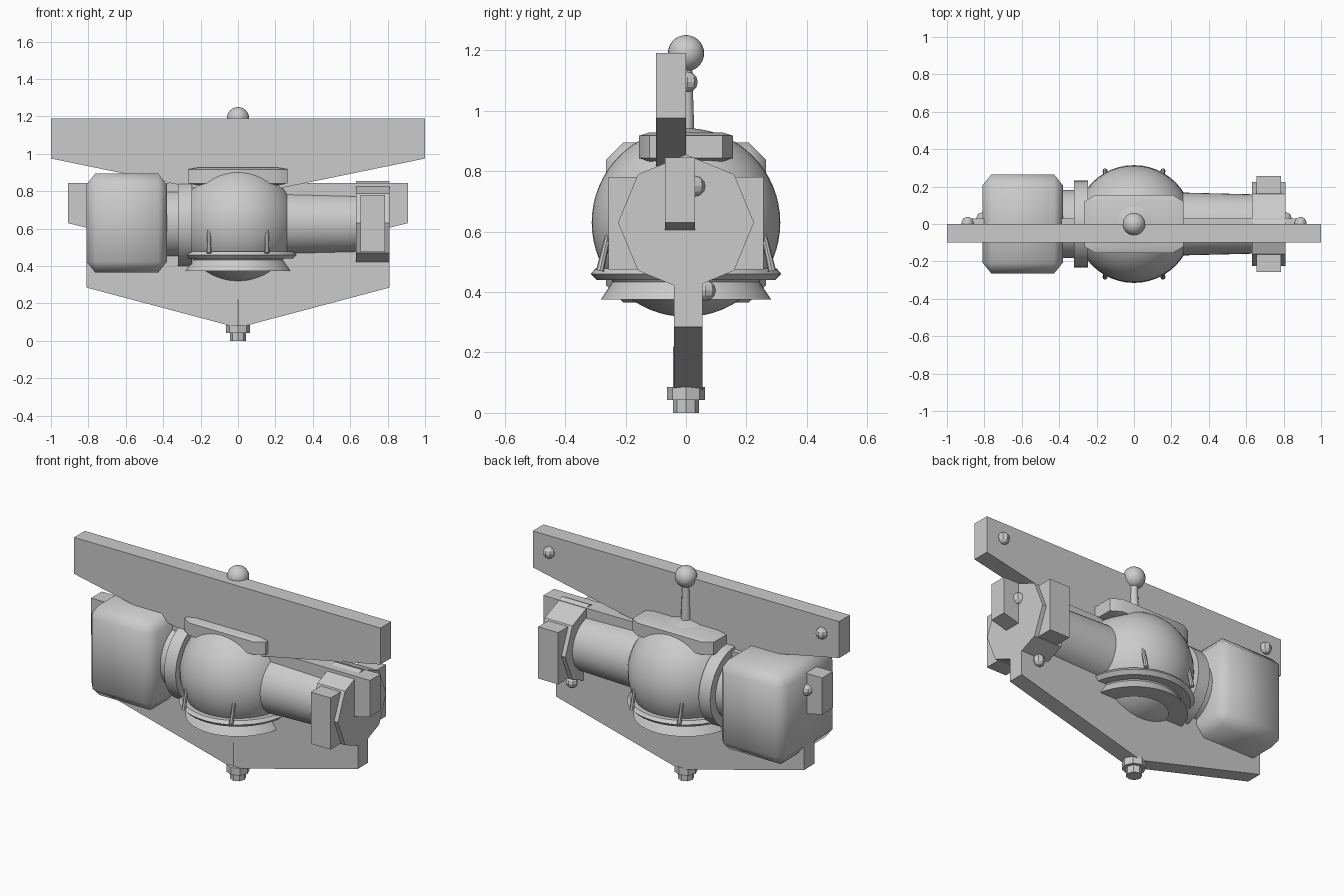
import bpy, bmesh, math
from mathutils import Vector

cube = bpy.data.objects.get("Cube")
if cube:
    bpy.data.objects.remove(cube, do_unlink=True)

grey = bpy.data.materials.new("plain_grey")
grey.use_nodes = True
grey.diffuse_color = (0.6, 0.6, 0.6, 1)
grey.node_tree.nodes["Principled BSDF"].inputs["Base Color"].default_value = (0.6, 0.6, 0.6, 1)

MID = 0.63  # height of the main axis


def finish(name, bm, smooth=None):
    bmesh.ops.recalc_face_normals(bm, faces=bm.faces)
    mesh = bpy.data.meshes.new(name)
    bm.to_mesh(mesh)
    bm.free()
    mesh.materials.append(grey)
    ob = bpy.data.objects.new(name, mesh)
    bpy.context.collection.objects.link(ob)
    if smooth:
        bpy.ops.object.select_all(action='DESELECT')
        ob.select_set(True)
        bpy.context.view_layer.objects.active = ob
        bpy.ops.object.shade_smooth_by_angle(angle=math.radians(smooth))
    return ob


def box(name, lo, hi, bevel=0):
    # The bevel is cut on a unit cube, so it stretches with the box
    bm = bmesh.new()
    bmesh.ops.create_cube(bm, size=2)
    if bevel:
        bmesh.ops.bevel(bm, geom=bm.edges[:], offset=bevel, segments=1, affect='EDGES')
    lo, hi = Vector(lo), Vector(hi)
    for v in bm.verts:
        v.co = (lo + hi) / 2 + v.co * (hi - lo) / 2
    return finish(name, bm, 50 if bevel else None)


def ball(name, centre, radius, seg, rings, smooth=None):
    bm = bmesh.new()
    bmesh.ops.create_uvsphere(bm, u_segments=seg, v_segments=rings, radius=radius)
    bmesh.ops.translate(bm, verts=bm.verts, vec=centre)
    return finish(name, bm, smooth)


def rod(name, a, b, r1, r2, seg=32, smooth=40):
    a, b = Vector(a), Vector(b)
    bm = bmesh.new()
    bmesh.ops.create_cone(bm, cap_ends=True, segments=seg, radius1=r1, radius2=r2,
                          depth=(b - a).length)
    turn = Vector((0, 0, 1)).rotation_difference(b - a).to_matrix()
    for v in bm.verts:
        v.co = turn @ v.co + (a + b) / 2
    return finish(name, bm, smooth)


def plate(name, half_profile, front, back):
    # Symmetric x-z outline, extruded along y
    outline = half_profile + [(-x, z) for x, z in reversed(half_profile) if x > 0]
    bm = bmesh.new()
    face = bm.faces.new([bm.verts.new((x, front, z)) for x, z in outline])
    ext = bmesh.ops.extrude_face_region(bm, geom=[face])
    moved = [g for g in ext["geom"] if isinstance(g, bmesh.types.BMVert)]
    bmesh.ops.translate(bm, verts=moved, vec=(0, back - front, 0))
    return finish(name, bm)


# Three stacked plates with tapered lower edges
plate("upper_plate", [(0, 0.77), (1, 0.975), (1, 1.19)], -0.10, 0)
plate("middle_plate", [(0, 0.40), (0.91, 0.63), (0.91, 0.845)], -0.07, 0.03)
plate("lower_plate", [(0, 0.07), (0.81, 0.285), (0.81, 0.50)], -0.04, 0.055)

# Rivets on the backs of the plates
for side, sx in (("left", 1), ("right", -1)):
    for level, x, y, z in (("upper", 0.89, 0.005, 1.095), ("middle", 0.81, 0.03, 0.75),
                           ("lower", 0.70, 0.065, 0.405)):
        ball(f"{level}_rivet_{side}", (sx * x, y, z), 0.034, 8, 6)

# Central globe with its lid, lever and knob
ball("globe", (0, 0, MID), 0.312, 48, 32, 40)
box("lid", (-0.265, -0.155, 0.832), (0.265, 0.155, 0.928), 0.22)
rod("lever", (0, 0, 0.92), (0, 0, 1.15), 0.028, 0.02, 12)
ball("knob", (0, 0, 1.19), 0.06, 24, 16, 40)

# Flange and skirt below the globe
rod("flange_lower", (0, 0, 0.44), (0, 0, 0.46), 0.295, 0.315, 48)
rod("flange_upper", (0, 0, 0.46), (0, 0, 0.478), 0.315, 0.30, 48)
rod("skirt", (0, 0, 0.375), (0, 0, 0.445), 0.282, 0.235, 48)

# Fins standing on the flange
for sx in (1, -1):
    for sy in (1, -1):
        place = ("back" if sy > 0 else "front") + ("_left" if sx > 0 else "_right")
        rod(f"fin_{place}", (sx * 0.155, sy * 0.285, 0.47), (sx * 0.155, sy * 0.255, 0.60),
            0.013, 0.009, 8)

# Right-hand neck, collar and block
rod("right_neck", (-0.42, 0, MID), (-0.1, 0, MID), 0.182, 0.182, 40)
rod("collar", (-0.32, 0, MID), (-0.245, 0, MID), 0.232, 0.232, 40)
box("block", (-0.81, -0.265, 0.365), (-0.38, 0.265, 0.895), 0.22)

# Left-hand arm with an eight-sided end and side pads
rod("left_arm", (0.1, 0, MID), (0.66, 0, MID), 0.172, 0.158, 40)
rod("arm_end", (0.63, 0, MID), (0.81, 0, MID), 0.225, 0.225, 8, None)
for side, lo, hi in (("front", -0.257, -0.16), ("back", 0.16, 0.257)):
    box(f"pad_{side}", (0.655, lo, 0.475), (0.785, hi, 0.78))

# Bolt and nut at the bottom
rod("bolt", (0, 0, 0), (0, 0, 0.22), 0.043, 0.043, 8, None)
rod("nut", (0, 0, 0.042), (0, 0, 0.085), 0.063, 0.063, 8, None)
